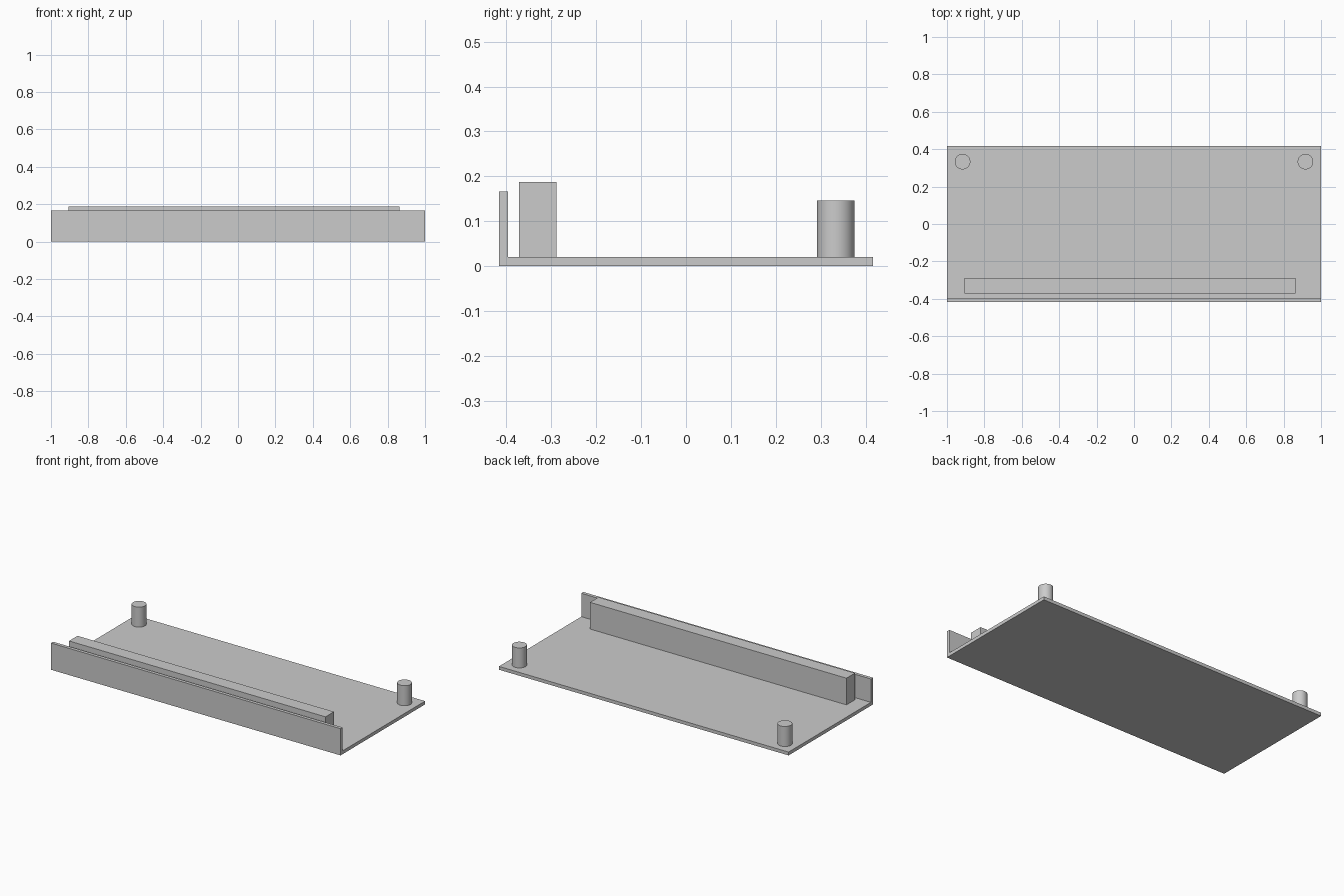
import bpy
import math

if "Cube" in bpy.data.objects:
    bpy.data.objects.remove(bpy.data.objects["Cube"], do_unlink=True)

U = 1 / 48  # one design unit; the plate is 96 units long

grey = bpy.data.materials.new("light_grey")
grey.use_nodes = True
colour = (0.6, 0.6, 0.6, 1)
grey.diffuse_color = colour
grey.node_tree.nodes["Principled BSDF"].inputs["Base Color"].default_value = colour


def box(name, x, y, z):
    """Box from (min, max) ranges given in design units."""
    spans = (x, y, z)
    bpy.ops.mesh.primitive_cube_add(size=1, location=[(a + b) / 2 * U for a, b in spans])
    ob = bpy.context.object
    ob.name = name
    ob.scale = [(b - a) * U for a, b in spans]
    bpy.ops.object.transform_apply(location=False, rotation=False, scale=True)
    ob.data.materials.append(grey)


def peg(name, x, y, z0, z1, radius):
    """Upright round peg, smooth sides and sharp rims."""
    bpy.ops.mesh.primitive_cylinder_add(
        vertices=48, radius=radius * U, depth=(z1 - z0) * U,
        location=(x * U, y * U, (z0 + z1) / 2 * U))
    ob = bpy.context.object
    ob.name = name
    ob.data.materials.append(grey)
    bpy.ops.object.shade_smooth_by_angle(angle=math.radians(30))


# Flat base and the upright lip along its front edge
box("base_plate", (-48, 48), (-20, 20), (0, 1))
box("front_lip", (-48, 48), (-20, -19), (1, 8))

# Long rail behind the lip, slightly off centre
box("rail", (-43.5, 41.5), (-17.85, -13.85), (1, 9))

# Locating pegs in the rear corners
for side, sign in (("left", 1), ("right", -1)):
    peg(f"{side}_peg", sign * 44, 16, 1, 7, 2)
